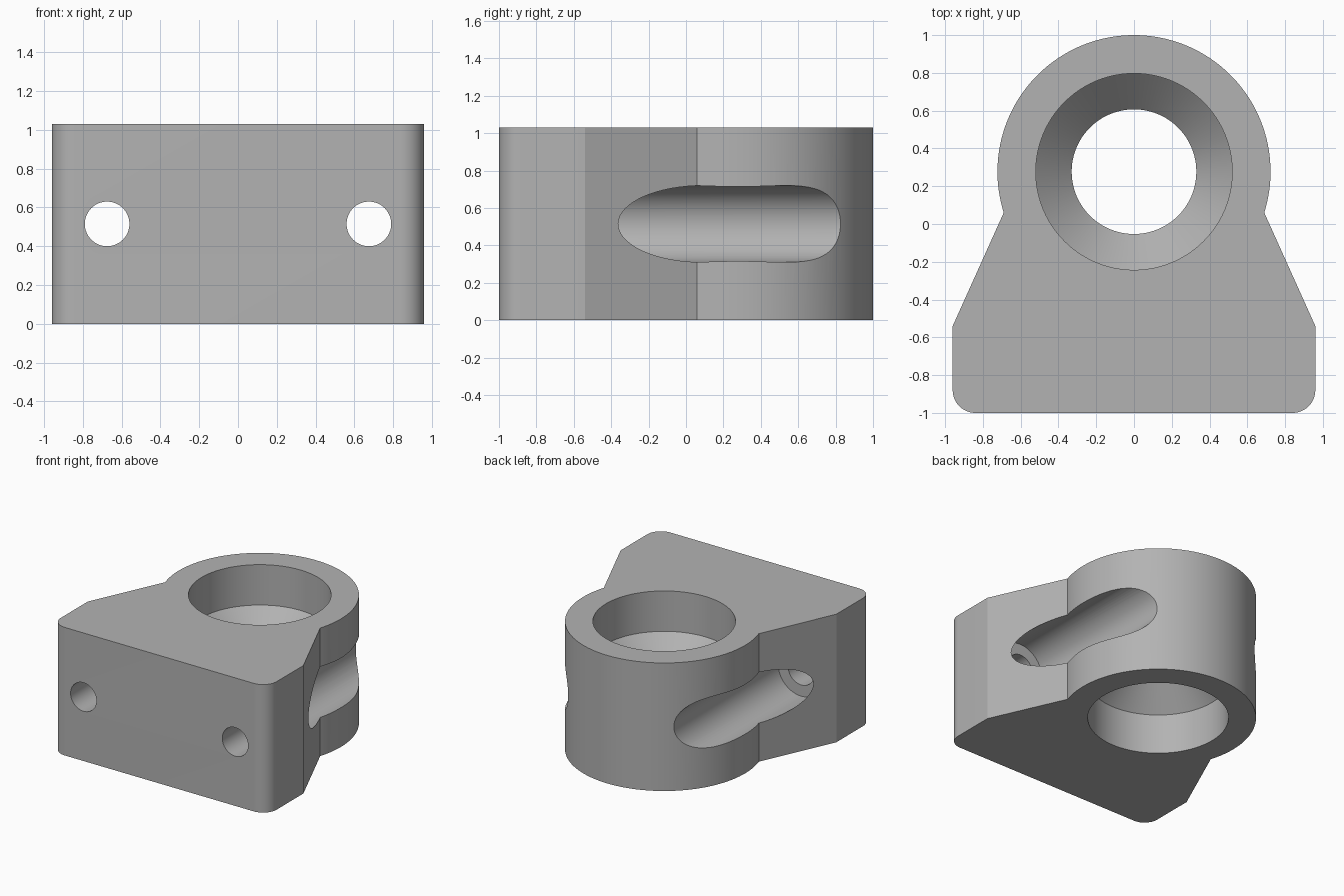
import bpy, bmesh, math
from mathutils import Matrix

if "Cube" in bpy.data.objects:
    bpy.data.objects.remove(bpy.data.objects["Cube"], do_unlink=True)

HEIGHT = 1.03
MID = HEIGHT / 2
RING_Y, RING_R = 0.277, 0.723
HALF_W, CORNER = 0.96, 0.12
BOLT_X = 0.675

grey = bpy.data.materials.new("plain grey")
grey.use_nodes = True
grey.diffuse_color = (0.45, 0.45, 0.45, 1)
grey.node_tree.nodes["Principled BSDF"].inputs["Base Color"].default_value = grey.diffuse_color


def make_object(name, bm):
    bmesh.ops.recalc_face_normals(bm, faces=bm.faces)
    mesh = bpy.data.meshes.new(name)
    bm.to_mesh(mesh)
    bm.free()
    mesh.materials.append(grey)
    obj = bpy.data.objects.new(name, mesh)
    bpy.context.collection.objects.link(obj)
    return obj


def arc(cx, cy, r, start, end, steps):
    angles = [start + (end - start) * i / steps for i in range(steps + 1)]
    return [(cx + r * math.cos(a), cy + r * math.sin(a)) for a in angles]


def cylinder_along_y(name, x, r, y0, y1):
    bm = bmesh.new()
    place = Matrix.Translation((x, (y0 + y1) / 2, MID)) @ Matrix.Rotation(math.pi / 2, 4, "X")
    bmesh.ops.create_cone(bm, cap_ends=True, segments=64, radius1=r, radius2=r,
                          depth=y1 - y0, matrix=place)
    return make_object(name, bm)


# Body: rounded base, tapered shoulders and ring, extruded upwards
shoulder = math.atan2(0.06 - RING_Y, 0.69)
outline = arc(-HALF_W + CORNER, -1 + CORNER, CORNER, math.pi, 1.5 * math.pi, 12)
outline += arc(HALF_W - CORNER, -1 + CORNER, CORNER, -math.pi / 2, 0, 12)
outline += [(HALF_W, -0.54)]
outline += arc(0, RING_Y, RING_R, shoulder, math.pi - shoulder, 96)
outline += [(-HALF_W, -0.54)]
bm = bmesh.new()
base = bm.faces.new([bm.verts.new((x, y, 0)) for x, y in outline])
top = bmesh.ops.extrude_face_region(bm, geom=[base])["geom"]
bmesh.ops.translate(bm, vec=(0, 0, HEIGHT),
                    verts=[v for v in top if isinstance(v, bmesh.types.BMVert)])
body = make_object("bracket_body", bm)

# Bore: straight counterbores at both ends, tapering to a narrow neck
profile = [(0.52, -0.1), (0.52, MID - 0.19), (0.33, MID), (0.52, MID + 0.19), (0.52, HEIGHT + 0.1)]
SEGMENTS = 96
bm = bmesh.new()
rings = [[bm.verts.new((x, y, z)) for x, y in
          arc(0, RING_Y, r, 0, 2 * math.pi, SEGMENTS)[:-1]] for r, z in profile]
for low, high in zip(rings, rings[1:]):
    for i in range(SEGMENTS):
        j = (i + 1) % SEGMENTS
        bm.faces.new((low[i], low[j], high[j], high[i]))
bm.faces.new(rings[0])
bm.faces.new(rings[-1])
cutters = [make_object("bore_cutter", bm)]

# Bolt holes from the front, with wide access channels from the back
for side, name in ((-1, "right"), (1, "left")):
    cutters.append(cylinder_along_y(name + "_bolt_cutter", side * BOLT_X, 0.115, -1.2, -0.3))
    cutters.append(cylinder_along_y(name + "_channel_cutter", side * BOLT_X, 0.205, -0.5, 1.2))

# Cut everything out of the body
bpy.context.view_layer.objects.active = body
for cutter in cutters:
    mod = body.modifiers.new(cutter.name, "BOOLEAN")
    mod.operation = "DIFFERENCE"
    mod.solver = "EXACT"
    mod.object = cutter
    bpy.ops.object.modifier_apply(modifier=mod.name)
    bpy.data.objects.remove(cutter, do_unlink=True)

bpy.ops.object.select_all(action="DESELECT")
body.select_set(True)
bpy.ops.object.shade_smooth_by_angle(angle=math.radians(22))
